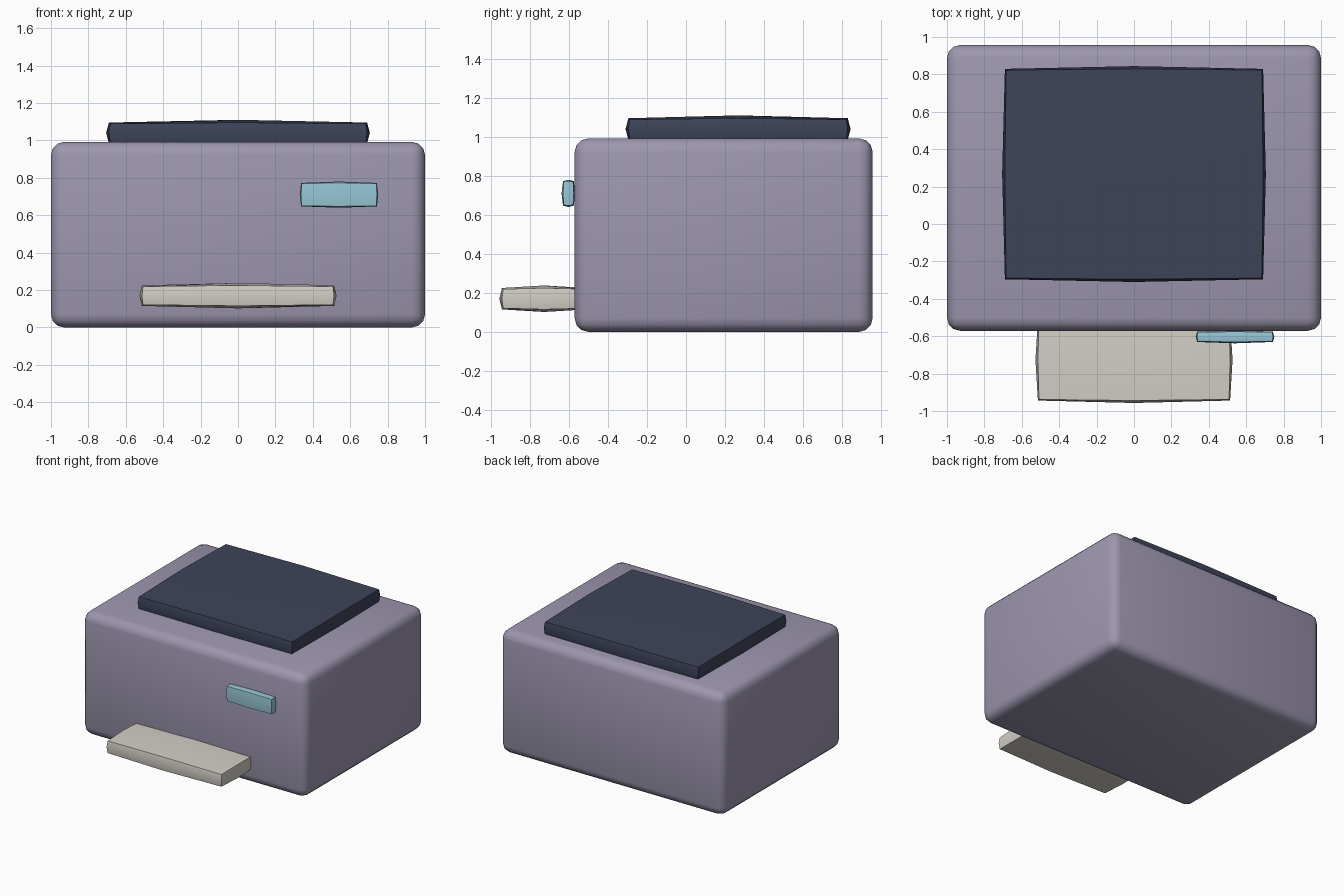
import bpy, bmesh
from mathutils import Vector

if "Cube" in bpy.data.objects:
    bpy.data.objects.remove(bpy.data.objects["Cube"])


def material(name, rgb):
    m = bpy.data.materials.new(name)
    m.diffuse_color = (*rgb, 1)
    m.use_nodes = True
    m.node_tree.nodes["Principled BSDF"].inputs["Base Color"].default_value = m.diffuse_color
    return m


def finish(name, bm, centre, mat, angle):
    bmesh.ops.recalc_face_normals(bm, faces=bm.faces)
    mesh = bpy.data.meshes.new(name)
    bm.to_mesh(mesh)
    bm.free()
    ob = bpy.data.objects.new(name, mesh)
    ob.location = centre
    mesh.materials.append(mat)
    bpy.context.collection.objects.link(ob)
    bpy.ops.object.select_all(action='DESELECT')
    ob.select_set(True)
    bpy.context.view_layer.objects.active = ob
    bpy.ops.object.shade_smooth_by_angle(angle=angle)
    return ob


def bevelled_box(name, centre, half, radius, mat):
    bm = bmesh.new()
    bmesh.ops.create_cube(bm, size=2)
    bmesh.ops.scale(bm, vec=half, verts=bm.verts)
    bmesh.ops.bevel(bm, geom=bm.edges[:], offset=radius, segments=3,
                    profile=0.5, affect='EDGES')
    return finish(name, bm, centre, mat, 0.7)


def pillow_box(name, centre, half, r, mat):
    # Cube with 2 x 2 faces per side, each vertex rounded off by radius r
    bm = bmesh.new()
    bmesh.ops.create_cube(bm, size=2)
    bmesh.ops.subdivide_edges(bm, edges=bm.edges[:], cuts=1, use_grid_fill=True)
    for v in bm.verts:
        s = Vector([round(c) for c in v.co])
        n = s.normalized()
        v.co = [s[i] * (half[i] - r) + n[i] * r for i in range(3)]
    return finish(name, bm, centre, mat, 0.52)


lilac = material("lilac grey", (0.34, 0.31, 0.43))
navy = material("dark navy", (0.048, 0.058, 0.10))
cream = material("warm off white", (0.65, 0.62, 0.57))
blue = material("pale blue", (0.31, 0.57, 0.67))

# Main housing
bevelled_box("printer_body", (0, 0.193, 0.496), (1.0, 0.764, 0.496), 0.07, lilac)
# Scanner lid
pillow_box("scanner_lid", (0, 0.267, 1.04), (0.705, 0.577, 0.07), 0.05, navy)
# Paper tray, running into the housing
pillow_box("paper_tray", (0, -0.727, 0.17), (0.527, 0.23, 0.068), 0.045, cream)
# Display panel
pillow_box("control_panel", (0.54, -0.603, 0.71), (0.21, 0.035, 0.07), 0.025, blue)
